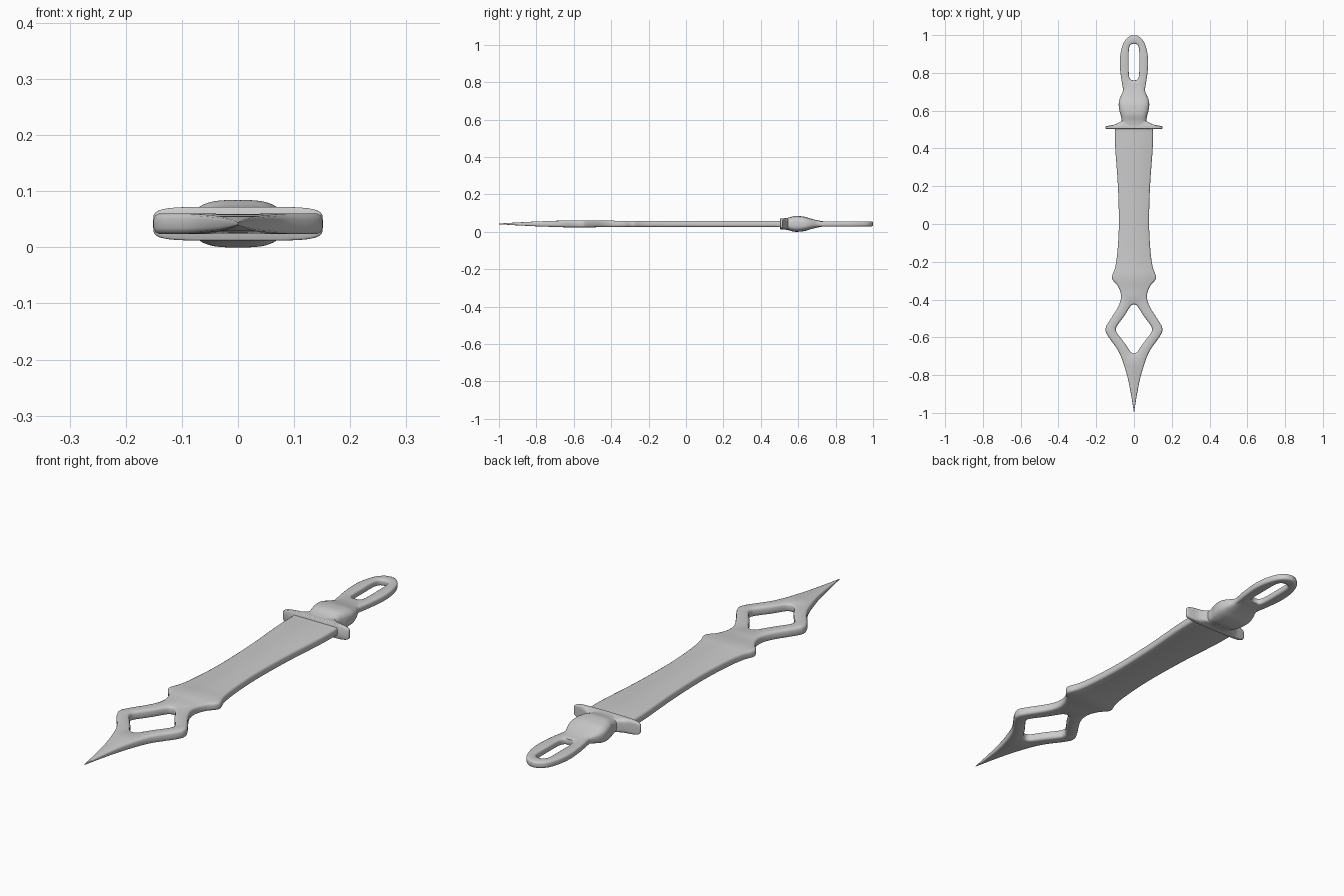
import bpy, bmesh, math
from mathutils import Vector

if "Cube" in bpy.data.objects:
    bpy.data.objects.remove(bpy.data.objects["Cube"])

ZC = 0.042  # height of the flat centre plane


def spline(pts, n=6):
    """Catmull-Rom through an open list of tuples."""
    p = [Vector(q) for q in pts]
    p = [2 * p[0] - p[1]] + p + [2 * p[-1] - p[-2]]
    out = []
    for a, b, c, d in zip(p, p[1:], p[2:], p[3:]):
        for i in range(n):
            t = i / n
            out.append(0.5 * (2 * b + (c - a) * t + (2 * a - 5 * b + 4 * c - d) * t**2
                              + (3 * b - a - 3 * c + d) * t**3))
    return out + [p[-2]]


def closed_outline(half):
    """Smooth the right half (top to bottom) and mirror it to a closed loop."""
    right = spline(half)
    return right + [Vector((-v.x, v.y)) for v in reversed(right) if abs(v.x) > 1e-5]


def lerp_table(table, y):
    for (y0, h0), (y1, h1) in zip(table, table[1:]):
        if y <= y1:
            return h0 + (h1 - h0) * max(0, (y - y0) / (y1 - y0))
    return table[-1][1]


def finish(bm, name, angle):
    bmesh.ops.recalc_face_normals(bm, faces=bm.faces)
    me = bpy.data.meshes.new(name)
    bm.to_mesh(me)
    bm.free()
    ob = bpy.data.objects.new(name, me)
    bpy.context.collection.objects.link(ob)
    bpy.ops.object.select_all(action='DESELECT')
    ob.select_set(True)
    bpy.context.view_layer.objects.active = ob
    bpy.ops.object.shade_smooth_by_angle(angle=math.radians(angle))
    return ob


def plate(name, outer, hole, thickness):
    """Flat pierced plate with rounded rims; thickness is a (y, half height) table."""
    bm = bmesh.new()
    caps = [[], []]
    profile = [(0.5, -1), (0.15, -0.83), (0, -0.45), (0, 0.45), (0.15, 0.83), (0.5, 1)]
    for half, sign in ((outer, -1), (hole, 1)):
        loop = closed_outline(half)
        n = len(loop)
        rings = []
        for inset, z in profile:
            ring = []
            for i, v in enumerate(loop):
                d = loop[(i + 1) % n] - loop[i - 1]
                normal = Vector((-d.y, d.x)).normalized() * sign
                h = lerp_table(thickness, v.y)
                q = v + normal * inset * h
                ring.append(bm.verts.new((q.x, q.y, ZC + z * h)))
            rings.append(ring)
        for a, b in zip(rings, rings[1:]):
            for i in range(n):
                j = (i + 1) % n
                bm.faces.new((a[i], a[j], b[j], b[i]))
        for cap, ring in zip(caps, (rings[0], rings[-1])):
            cap += [bm.edges.get((ring[i], ring[(i + 1) % n])) for i in range(n)]
    for cap in caps:
        bmesh.ops.triangle_fill(bm, edges=cap, use_beauty=True)
    return finish(bm, name, 50)


def loft(name, stations, power, seg=48):
    """Superellipse rings along y; station = (y, half width, half height)."""
    bm = bmesh.new()
    rings = []
    for y, w, h in spline(stations, 5):
        ring = []
        for i in range(seg):
            a = 2 * math.pi * i / seg
            c, s = math.cos(a), math.sin(a)
            ring.append(bm.verts.new((w * math.copysign(abs(c) ** (2 / power), c), y,
                                      ZC + h * math.copysign(abs(s) ** (2 / power), s))))
        rings.append(ring)
    for a, b in zip(rings, rings[1:]):
        for i in range(seg):
            j = (i + 1) % seg
            bm.faces.new((a[i], a[j], b[j], b[i]))
    bm.faces.new(rings[0])
    bm.faces.new(rings[-1])
    return finish(bm, name, 50)


# Blade with diamond opening and thin tip
plate("blade",
      [(0.101, 0.515), (0.099, 0.4), (0.085, 0.2), (0.08, 0), (0.088, -0.15), (0.1, -0.23),
       (0.116, -0.275), (0.112, -0.297), (0.088, -0.325), (0.072, -0.36), (0.07, -0.4),
       (0.09, -0.45), (0.138, -0.525), (0.15, -0.555), (0.14, -0.59), (0.079, -0.68),
       (0.04, -0.79), (0.018, -0.89), (0, -1)],
      [(0, -0.425), (0.018, -0.435), (0.05, -0.484), (0.09, -0.54), (0.096, -0.56),
       (0.088, -0.58), (0.05, -0.63), (0.018, -0.676), (0, -0.685)],
      [(-1, 0.002), (-0.9, 0.008), (-0.8, 0.013), (-0.65, 0.018), (-0.5, 0.018),
       (-0.3, 0.016), (0.2, 0.016), (0.52, 0.0165)])

# Loop at the end of the handle with slot opening
plate("pommel_loop",
      [(0, 1), (0.025, 0.993), (0.052, 0.965), (0.07, 0.91), (0.075, 0.85), (0.069, 0.78),
       (0.059, 0.72), (0.054, 0.68)],
      [(0, 0.955), (0.018, 0.949), (0.027, 0.925), (0.028, 0.86), (0.027, 0.79),
       (0.018, 0.766), (0, 0.76)],
      [(0.6, 0.0135), (1, 0.0135)])

# Swelling grip
loft("grip",
     [(0.515, 0.068, 0.029), (0.545, 0.066, 0.033), (0.575, 0.07, 0.041), (0.6, 0.077, 0.042),
      (0.635, 0.081, 0.038), (0.665, 0.075, 0.029), (0.7, 0.06, 0.02), (0.73, 0.059, 0.0145),
      (0.76, 0.06, 0.012)], 3.2)

# Crossguard flaring into the grip
loft("guard",
     [(0.503, 0.145, 0.027), (0.506, 0.15, 0.03), (0.516, 0.15, 0.03), (0.52, 0.135, 0.03),
      (0.527, 0.1, 0.029), (0.545, 0.066, 0.028)], 5)
